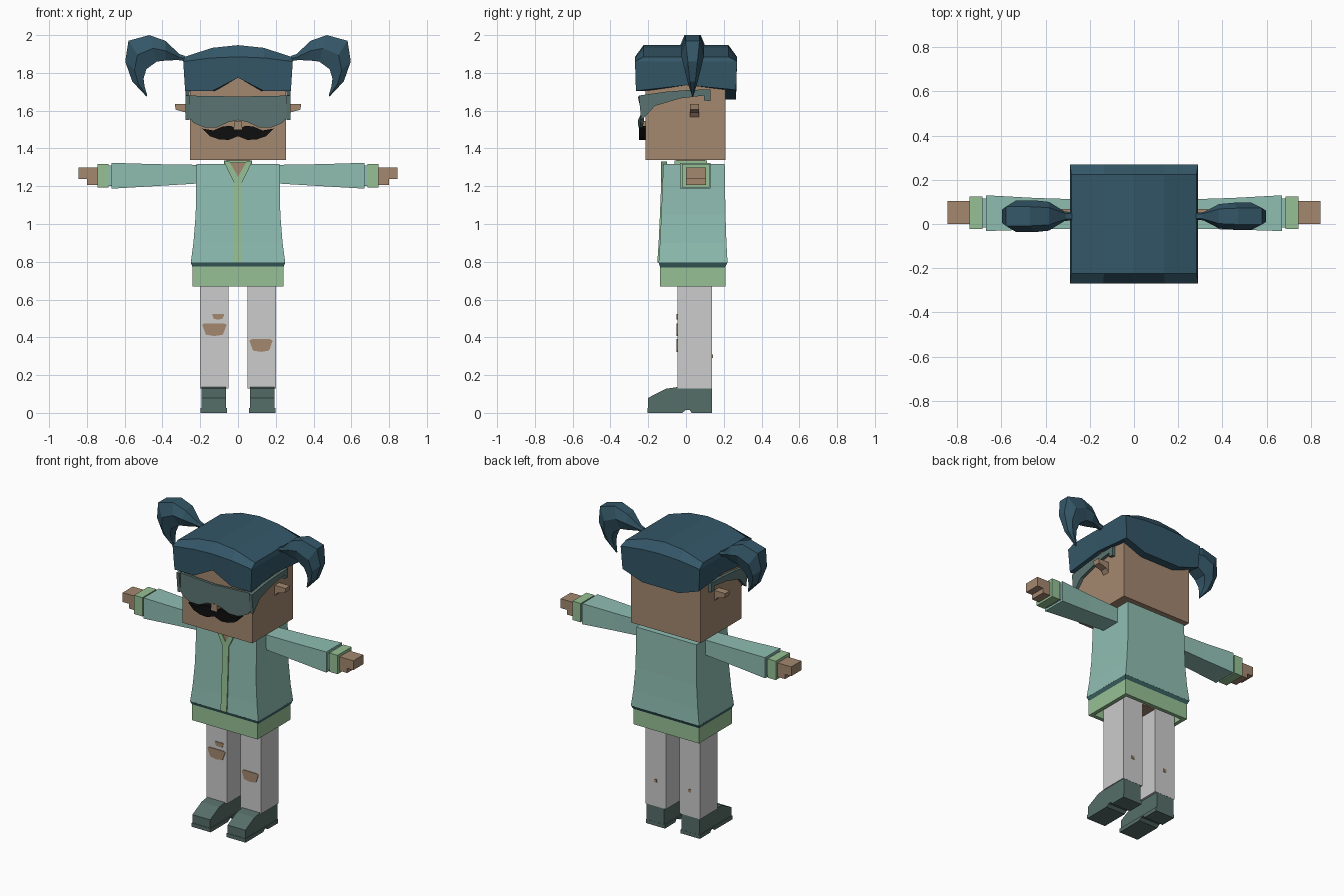
import bpy, bmesh
from mathutils import Vector

cube = bpy.data.objects.get("Cube")
if cube:
    bpy.data.objects.remove(cube, do_unlink=True)


def material(name, rgb):
    """Flat material from 0-255 display values."""
    lin = [((c / 255 + 0.055) / 1.055) ** 2.4 for c in rgb] + [1]
    m = bpy.data.materials.new(name)
    m.use_nodes = True
    m.diffuse_color = lin
    m.node_tree.nodes["Principled BSDF"].inputs["Base Color"].default_value = lin
    return m


SKIN = material("skin", (164, 136, 112))
HAIR = material("dark blue hair", (52, 87, 104))
TEAL = material("teal jacket", (143, 190, 178))
TRIM = material("dark teal trim", (62, 100, 100))
GREEN = material("light green trim", (150, 192, 148))
PANTS = material("pale grey trousers", (204, 204, 204))
SHOE = material("grey green shoes", (86, 110, 104))
GLASS = material("grey teal goggles", (90, 116, 113))
BLACK = material("black", (14, 14, 14))


def finish(name, bm, mat):
    bmesh.ops.recalc_face_normals(bm, faces=bm.faces)
    me = bpy.data.meshes.new(name)
    bm.to_mesh(me)
    bm.free()
    me.materials.append(mat)
    ob = bpy.data.objects.new(name, me)
    bpy.context.collection.objects.link(ob)
    return ob


def loft(name, rings, mat, caps=True):
    """Skin a list of equal-length closed rings."""
    bm = bmesh.new()
    vs = [[bm.verts.new(p) for p in r] for r in rings]
    n = len(vs[0])
    for a, b in zip(vs, vs[1:]):
        for i in range(n):
            j = (i + 1) % n
            bm.faces.new((a[i], a[j], b[j], b[i]))
    if caps:
        bm.faces.new(vs[0])
        bm.faces.new(vs[-1])
    return finish(name, bm, mat)


def rect(x0, x1, y0, y1, z):
    return [(x0, y0, z), (x1, y0, z), (x1, y1, z), (x0, y1, z)]


def box(name, x0, x1, y0, y1, z0, z1, mat):
    return loft(name, [rect(x0, x1, y0, y1, z) for z in (z0, z1)], mat)


def prism_y(name, pts, y0, y1, mat):
    """Extrude an x-z outline along y."""
    return loft(name, [[(x, y, z) for x, z in pts] for y in (y0, y1)], mat)


def prism_x(name, pts, x0, x1, mat):
    """Extrude a y-z outline along x."""
    return loft(name, [[(x, y, z) for y, z in pts] for x in (x0, x1)], mat)


def mirror_outline(half):
    """Complete an outline that starts and ends on x = 0."""
    return half + [(-x, z) for x, z in half[-2:0:-1]]


# Head, neck and nose
box("head", -0.255, 0.255, -0.215, 0.21, 1.34, 1.84, SKIN)
box("neck", -0.06, 0.06, -0.05, 0.1, 1.28, 1.35, SKIN)
box("nose", -0.022, 0.022, -0.25, -0.2, 1.5, 1.545, SKIN)

# Moustache
prism_y("moustache", mirror_outline(
    [(0, 1.5), (0.04, 1.52), (0.085, 1.515), (0.13, 1.495), (0.19, 1.505),
     (0.15, 1.465), (0.1, 1.448), (0.05, 1.445), (0, 1.465)]), -0.25, -0.21, BLACK)

# Goggles: front lens and tapering side arms
lens = mirror_outline([(0, 1.675), (0.275, 1.68), (0.277, 1.585), (0.235, 1.535),
                       (0.175, 1.51), (0.11, 1.512), (0.05, 1.54), (0, 1.55)])
loft("goggle_lens", [[(x, y + 0.25 * x * x, z) for x, z in lens]
                     for y in (-0.255, -0.238)], GLASS)
arm = [(-0.25, 1.68), (-0.11, 1.7), (0.02, 1.71), (0.13, 1.712), (0.13, 1.65),
       (0.095, 1.655), (0.095, 1.68), (-0.03, 1.665), (-0.165, 1.625),
       (-0.215, 1.57), (-0.237, 1.55)]

# Hair cap: perimeter as (u, v) with arched top and shaped fringe
US = (-1, -0.48, 0, 0.48, 1)
RIM = [(u, -1) for u in US] + [(1, 0)] + [(u, 1) for u in reversed(US)] + [(-1, 0)]


def hem(u, v):
    if v < 0:
        return 1.775 if u == 0 else 1.705
    if v == 0:
        return 1.735
    return 1.71 if abs(u) == 1 else 1.66


def hair_ring(w, d, height):
    return [(u * w, v * d, height(u, v)) for u, v in RIM]


bm = bmesh.new()
rings = [[bm.verts.new(p) for p in r] for r in (
    hair_ring(0.25, 0.205, hem),
    hair_ring(0.28, 0.265, hem),
    hair_ring(0.29, 0.27, lambda u, v: 1.86 + 0.025 * (1 - u * u)),
    hair_ring(0.283, 0.225, lambda u, v: 1.885 + 0.062 * (1 - u * u)))]
count = len(RIM)
for a, b in zip(rings, rings[1:]):
    for i in range(count):
        j = (i + 1) % count
        bm.faces.new((a[i], a[j], b[j], b[i]))
top = rings[-1]
bm.faces.new((top[0], top[1], top[9], top[10], top[11]))
bm.faces.new((top[1], top[2], top[8], top[9]))
bm.faces.new((top[2], top[3], top[7], top[8]))
bm.faces.new((top[3], top[4], top[5], top[6], top[7]))
finish("hair_cap", bm, HAIR)

# Pigtail sections: outer x, z, inner x, z, half width
TAIL = [(0.28, 1.89, 0.28, 1.862, 0.018), (0.31, 1.9, 0.32, 1.868, 0.022),
        (0.385, 1.97, 0.385, 1.865, 0.065), (0.47, 2.0, 0.43, 1.86, 0.072),
        (0.58, 1.97, 0.485, 1.82, 0.072), (0.597, 1.86, 0.5, 1.77, 0.05),
        (0.56, 1.755, 0.495, 1.73, 0.028), (0.485, 1.675, 0.48, 1.68, 0.004)]


def pigtail(name, s, wide):
    out = []
    for ox, oz, ix, iz, w in TAIL:
        o, i = Vector((s * ox, 0.035, oz)), Vector((s * ix, 0.035, iz))
        m, y = (o + i) / 2, Vector((0, w * wide, 0))
        out.append([o - y * 0.6, o + y * 0.6, m + y, i + y * 0.6, i - y * 0.6, m - y])
    loft(name, out, HAIR)


# Jacket body, hem and waistband; each level is z, half width, front, back
BODY = [(0.795, 0.25, -0.145, 0.22), (0.9, 0.236, -0.138, 0.214),
        (1.05, 0.224, -0.131, 0.209), (1.318, 0.22, -0.12, 0.205)]
loft("jacket_body", [rect(-w, w, f, b, z) for z, w, f, b in BODY], TEAL)
loft("jacket_hem", [rect(-0.24, 0.24, -0.136, 0.207, 0.77),
                    rect(-0.25, 0.25, -0.145, 0.22, 0.796)], TRIM)
band_out, band_in = (-0.24, 0.24, -0.138, 0.208), (-0.215, 0.215, -0.113, 0.183)
loft("waistband", [rect(*band_in, 0.775), rect(*band_in, 0.67),
                   rect(*band_out, 0.67), rect(*band_out, 0.775)], GREEN, caps=False)
box("hips", -0.195, 0.195, -0.04, 0.135, 0.7, 0.785, SKIN)

# Zip follows the jacket front and opens into a collar
levels = BODY[:3] + [(1.25, 0, -0.123, 0)]
loft("zip", [rect(-0.022, 0.022, f - 0.007, f + 0.01, z) for z, w, f, b in levels], GREEN)
prism_y("open_neck", [(0, 1.235), (0.05, 1.325), (-0.05, 1.325)], -0.127, -0.1, SKIN)
box("collar", -0.075, 0.075, -0.06, 0.11, 1.3, 1.335, GREEN)

for s, side in ((1, "left"), (-1, "right")):
    # Head sides
    prism_x(side + "_goggle_arm", arm, s * 0.257, s * 0.277, GLASS)
    prism_y(side + "_ear", [(s * 0.25, 1.56), (s * 0.25, 1.635), (s * 0.335, 1.635),
                            (s * 0.33, 1.605), (s * 0.275, 1.59)], 0.02, 0.068, SKIN)
    pigtail(side + "_pigtail", s, 0.85 if s > 0 else 1)
    prism_y(side + "_lapel", [(0, 1.22), (s * 0.022, 1.22), (s * 0.075, 1.33),
                              (s * 0.045, 1.33), (0, 1.25)], -0.132, -0.1, GREEN)

    # Sleeve, cuff and hand
    loft(side + "_sleeve", [
        [(s * x, y0, z0), (s * x, y1, z0), (s * x, y1, z1), (s * x, y0, z1)]
        for x, y0, y1, z0, z1 in ((0.2, -0.02, 0.11, 1.215, 1.313),
                                  (0.45, -0.025, 0.118, 1.2, 1.317),
                                  (0.67, -0.032, 0.13, 1.187, 1.324))], TEAL)
    box(side + "_cuff_lining", s * 0.66, s * 0.69, -0.015, 0.115, 1.2, 1.31, TEAL)
    box(side + "_cuff", s * 0.685, s * 0.745, -0.022, 0.124, 1.193, 1.318, GREEN)
    box(side + "_palm", s * 0.74, s * 0.8, 0, 0.105, 1.207, 1.3, SKIN)
    box(side + "_fingers", s * 0.8, s * 0.845, 0, 0.105, 1.238, 1.3, SKIN)

    # Leg with a small hole at the back of the calf
    box(side + "_leg", s * 0.05, s * 0.2, -0.045, 0.138, 0.13, 0.74, PANTS)
    box(side + "_calf_hole", s * 0.115, s * 0.135, 0.135, 0.142, 0.29, 0.31, SKIN)

    # Shoe with a heel notch and a wider sole
    prism_x(side + "_shoe", [(0.137, 0.02), (0.137, 0.136), (-0.05, 0.136), (-0.105, 0.128),
                             (-0.2, 0.08), (-0.2, 0.02)], s * 0.064, s * 0.194, SHOE)
    prism_x(side + "_sole", [(0.138, 0), (0.138, 0.025), (-0.203, 0.025), (-0.203, 0),
                             (-0.02, 0), (0, 0.015), (0.02, 0.015), (0.03, 0)],
            s * 0.058, s * 0.198, SHOE)

# Ripped knees
RIP = [(-0.065, 0.025), (-0.05, 0.032), (0.05, 0.032), (0.065, 0.025),
       (0.045, -0.028), (0, -0.035), (-0.045, -0.028)]
for name, cx, cz, sx, sz in (("right_knee_rip", -0.125, 0.442, 1, 1),
                             ("right_small_rip", -0.105, 0.51, 0.5, 0.45),
                             ("left_knee_rip", 0.122, 0.358, 0.95, 1)):
    prism_y(name, [(cx + x * sx, cz + z * sz) for x, z in RIP], -0.049, -0.043, SKIN)
